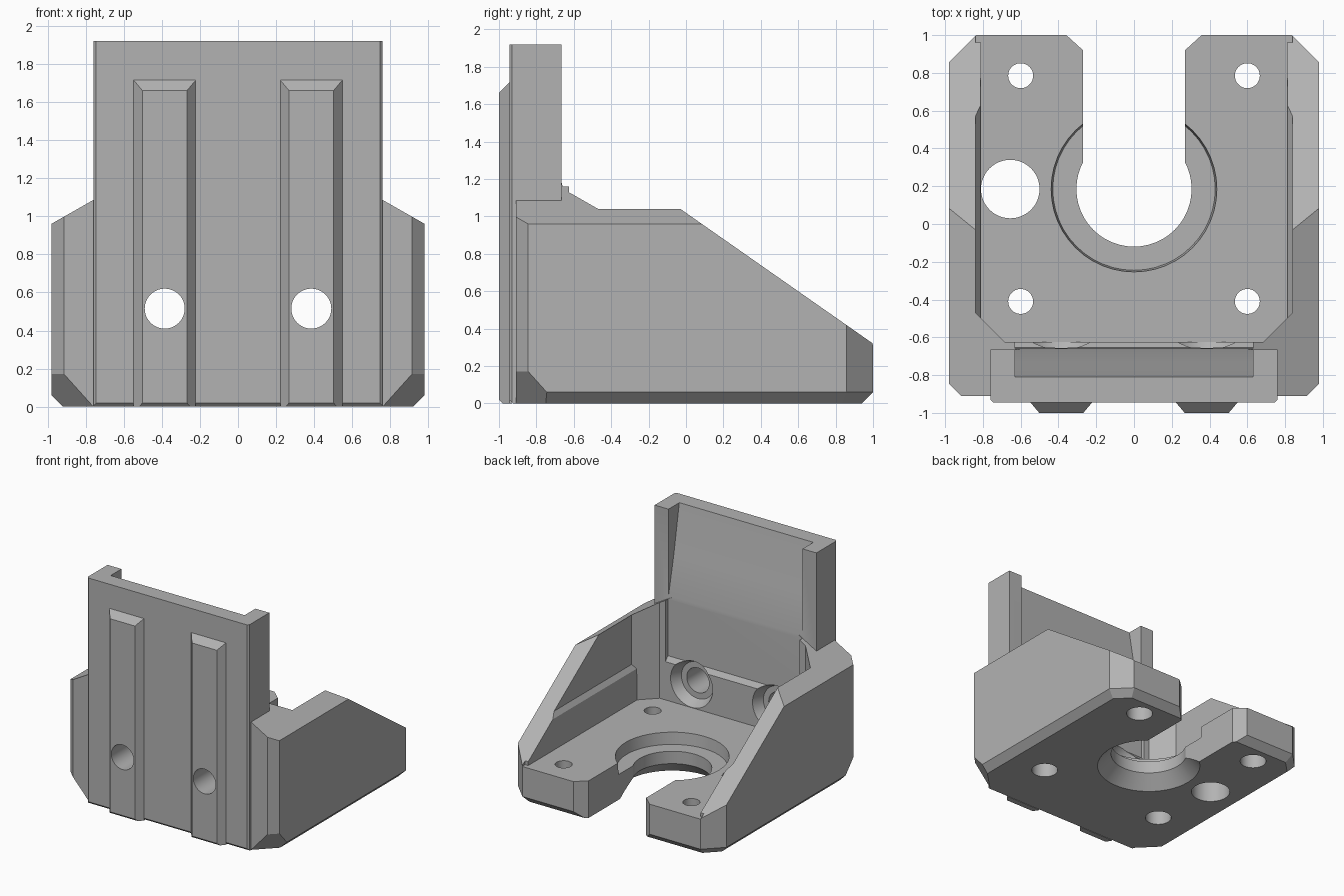
import bpy, bmesh, math
from mathutils import Vector

cube = bpy.data.objects.get("Cube")
if cube:
    bpy.data.objects.remove(cube, do_unlink=True)

grey = bpy.data.materials.new("matte_grey")
grey.use_nodes = True
grey.diffuse_color = (0.45, 0.45, 0.45, 1)
grey.node_tree.nodes["Principled BSDF"].inputs["Base Color"].default_value = (0.45, 0.45, 0.45, 1)


def finish(bm, name):
    bmesh.ops.recalc_face_normals(bm, faces=bm.faces)
    mesh = bpy.data.meshes.new(name)
    bm.to_mesh(mesh)
    bm.free()
    mesh.materials.append(grey)
    obj = bpy.data.objects.new(name, mesh)
    bpy.context.collection.objects.link(obj)
    return obj


def prism(name, points, axis, lo, hi, planes=()):
    """Extrude a 2D outline along an axis, then trim with planes (normal, distance)."""
    def place(a, b, c):
        return {"x": (c, a, b), "y": (a, c, b), "z": (a, b, c)}[axis]
    bm = bmesh.new()
    low = [bm.verts.new(place(a, b, lo)) for a, b in points]
    high = [bm.verts.new(place(a, b, hi)) for a, b in points]
    bm.faces.new(low)
    bm.faces.new(high)
    n = len(points)
    for i in range(n):
        j = (i + 1) % n
        bm.faces.new((low[i], low[j], high[j], high[i]))
    for normal, dist in planes:
        no = Vector(normal)
        geom = bm.verts[:] + bm.edges[:] + bm.faces[:]
        bmesh.ops.bisect_plane(bm, geom=geom, plane_co=no * dist / no.length_squared,
                               plane_no=no, clear_outer=True)
        rim = [e for e in bm.edges if e.is_boundary]
        if rim:
            bmesh.ops.holes_fill(bm, edges=rim, sides=0)
    return finish(bm, name)


def box(name, x0, x1, y0, y1, z0, z1, planes=()):
    return prism(name, [(x0, y0), (x1, y0), (x1, y1), (x0, y1)], "z", z0, z1, planes)


def lathe(name, x, y, z, rings, axis="z"):
    """Stack of circles (radius, offset) along z or y."""
    n = 48
    bm = bmesh.new()
    loops = []
    for r, t in rings:
        loop = []
        for i in range(n):
            a = math.tau * i / n
            u, v = r * math.cos(a), r * math.sin(a)
            loop.append(bm.verts.new((x + u, y + v, t) if axis == "z" else (x + u, t, z + v)))
        loops.append(loop)
    for a, b in zip(loops, loops[1:]):
        for i in range(n):
            j = (i + 1) % n
            bm.faces.new((a[i], a[j], b[j], b[i]))
    bm.faces.new(loops[0])
    bm.faces.new(loops[-1])
    return finish(bm, name)


def combine(target, tool, operation):
    mod = target.modifiers.new(operation, "BOOLEAN")
    mod.operation = operation
    mod.solver = "EXACT"
    mod.object = tool
    bpy.context.view_layer.objects.active = target
    bpy.ops.object.modifier_apply(modifier=mod.name)
    bpy.data.objects.remove(tool, do_unlink=True)


def both(normals):
    """Repeat trimming planes on the left and right."""
    return [((s * n[0], n[1], n[2]), d) for n, d in normals for s in (1, -1)]


# Body: block with sloping back, roofed sides and chamfered edges
back_slope = ((0, 0.72, 1.03), 1.0496)
body_planes = [back_slope, ((0, 1, -1), 0.94)] + both([
    ((0.57, 0, 1), 1.519),
    ((1, -1, 0), 1.825),
    ((1, -1, -0.9), 1.67),
    ((1, 1, 0), 1.837),
    ((1, 1, -1.4), 1.753),
    ((1, 0, -1), 0.92)])
bracket = box("motor_bracket", -0.98, 0.98, -0.91, 1, 0, 1.7, body_planes)

# Inner cavity above the floor
floor_z = 0.315
cavity = [(-0.84, 1.2), (-0.84, -0.47), (-0.685, -0.625),
          (0.685, -0.625), (0.84, -0.47), (0.84, 1.2)]
combine(bracket, prism("cavity", cavity, "z", floor_z, 2.2), "DIFFERENCE")

# Thickened lower part of the side walls
for s in (1, -1):
    outline = [(s * 0.87, 0.28), (s * 0.81, 0.28), (s * 0.812, 0.58), (s * 0.84, 0.62), (s * 0.87, 0.62)]
    foot = prism("wall_foot", outline, "y", -0.56, 0.96,
                 [back_slope] + both([((1, 1, 0), 1.83)]))
    combine(bracket, foot, "UNION")

# Tall front plate
plate = box("front_plate", -0.76, 0.76, -0.945, -0.665, 0, 1.92,
            [((0, -1, -1), 0.925)] + both([((1, -1, 0), 1.69)]))
combine(bracket, plate, "UNION")

# Pair of front ribs with bevelled sides and top
for s in (1, -1):
    c = s * 0.385
    rib = box("rib", c - 0.163, c + 0.163, -1, -0.93, 0, 1.715,
              [((1, -0.84, 0), c + 0.163 + 0.84 * 0.945),
               ((-1, -0.84, 0), -c + 0.163 + 0.84 * 0.945),
               ((0, -1, 1), 2.66), ((0, -1, -1), 0.98)])
    combine(bracket, rib, "UNION")

# Pocket behind the plate
pocket = [(-0.81, 2.1), (-0.81, 1.92), (-0.735, 1.5), (-0.66, 1.16), (-0.655, 0.68),
          (-0.625, 0.64), (-0.4, 0.64), (-0.4, 2.1)]
combine(bracket, prism("pocket", pocket, "x", -0.63, 0.63), "DIFFERENCE")

# Rear notch with flared mouth
notch = [(-0.27, 0.2), (0.27, 0.2), (0.27, 0.92), (0.38, 1.02), (0.38, 1.1),
         (-0.38, 1.1), (-0.38, 1.02), (-0.27, 0.92)]
combine(bracket, prism("notch", notch, "z", -0.2, 0.8), "DIFFERENCE")

# Central motor opening: cone below, bore, recess above
opening = lathe("opening", 0, 0.185, 0, [(0.425, -0.01), (0.305, 0.11), (0.305, 0.215),
                                         (0.43, 0.215), (0.44, 0.33)])
combine(bracket, opening, "DIFFERENCE")

# Cable hole
combine(bracket, lathe("cable_hole", -0.655, 0.185, 0, [(0.155, -0.1), (0.155, 0.5)]), "DIFFERENCE")

# Floor screw holes with head recesses underneath
for x in (-0.6, 0.6):
    for y in (-0.41, 0.785):
        screw = lathe("screw_hole", x, y, 0, [(0.105, -0.1), (0.105, 0.13), (0.066, 0.13), (0.066, 0.5)])
        combine(bracket, screw, "DIFFERENCE")

# Front screw holes with countersinks on the inside
for x in (-0.385, 0.385):
    hole = lathe("front_hole", x, 0, 0.515, [(0.105, -1.1), (0.105, -0.71), (0.155, -0.71),
                                              (0.2, -0.62), (0.2, -0.56)], "y")
    combine(bracket, hole, "DIFFERENCE")

# Shading
bpy.ops.object.select_all(action="DESELECT")
bracket.select_set(True)
bpy.context.view_layer.objects.active = bracket
bpy.ops.object.shade_smooth_by_angle(angle=math.radians(20))
